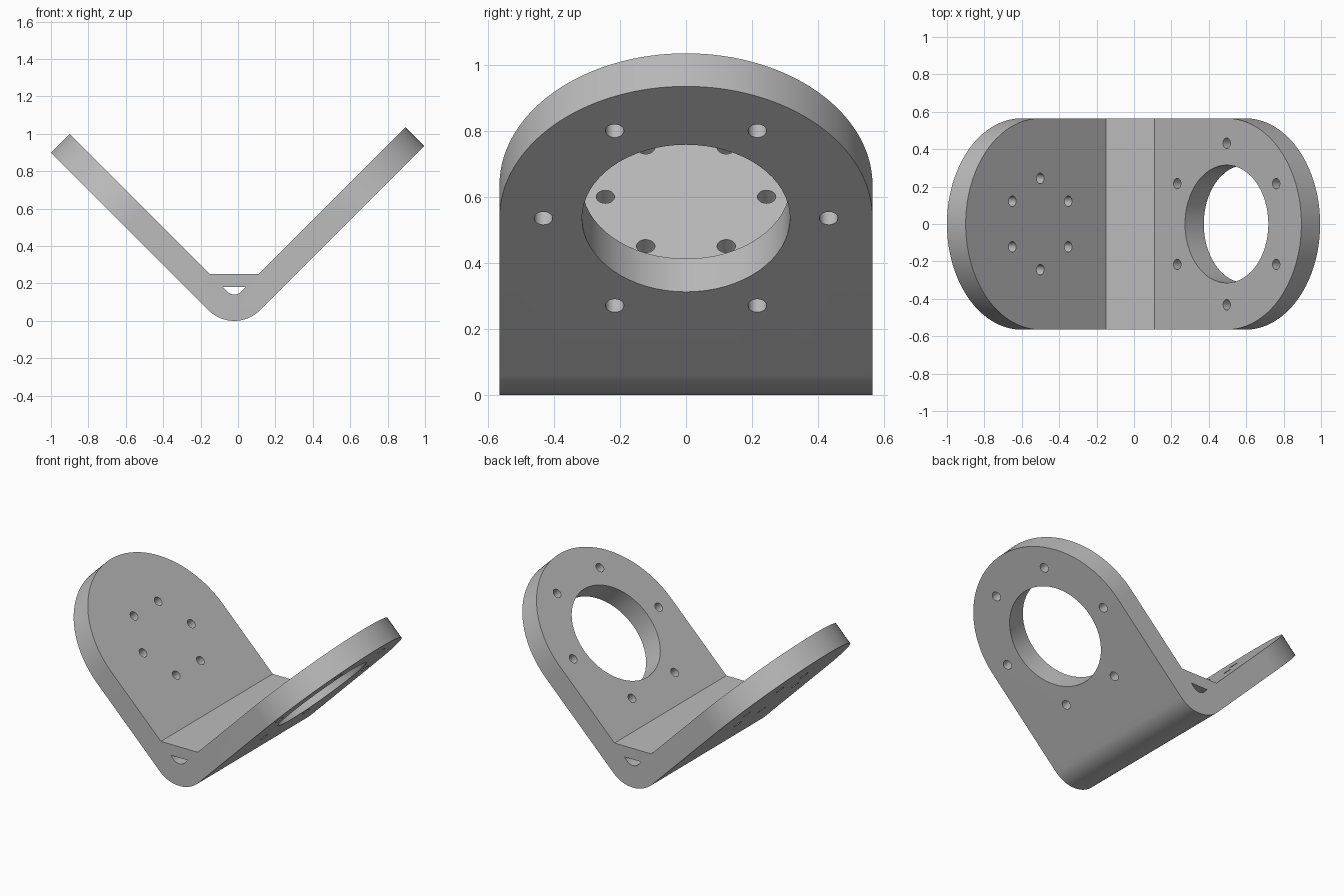
import bpy, bmesh
from math import radians, sin, cos, pi, sqrt
from mathutils import Matrix, Vector

if "Cube" in bpy.data.objects:
    bpy.data.objects.remove(bpy.data.objects["Cube"], do_unlink=True)

R = 0.565            # half width and radius of the rounded plate ends
AX = -0.02           # x of the bend
IN_Z, OUT_Z = 0.12, -0.08   # heights where inner and outer plate faces would meet
BEND_Z, BEND_R, SLOT_R = 0.195, 0.195, 0.054
WEB_Z, SLOT_TOP = 0.25, 0.18
LEFT_TIP, RIGHT_TIP = 0.915, 0.88   # inner face reach from the bend, in x
C = sqrt(0.5)


def arc(radius, start, end, steps, cx=0, cy=0):
    return [(cx + radius * cos(radians(start + (end - start) * i / steps)),
             cy + radius * sin(radians(start + (end - start) * i / steps)))
            for i in range(steps + 1)]


def prism(bm, outline, matrix, depth):
    """Closed prism around the local z = 0 plane."""
    low = [bm.verts.new(matrix @ Vector((x, y, -depth))) for x, y in outline]
    high = [bm.verts.new(matrix @ Vector((x, y, depth))) for x, y in outline]
    bm.faces.new(low[::-1])
    bm.faces.new(high)
    n = len(outline)
    for i in range(n):
        j = (i + 1) % n
        bm.faces.new((low[i], low[j], high[j], high[i]))


def finish(bm, name):
    bmesh.ops.recalc_face_normals(bm, faces=bm.faces[:])
    mesh = bpy.data.meshes.new(name)
    bm.to_mesh(mesh)
    bm.free()
    obj = bpy.data.objects.new(name, mesh)
    bpy.context.collection.objects.link(obj)
    return obj


# Side profile: two plates, rounded bend and flat web
upright = Matrix.Translation((AX, 0, 0)) @ Matrix.Rotation(pi / 2, 4, 'X')
thick = (IN_Z - OUT_Z) / 2
extra = 0.02


def tip(reach, side):
    reach += extra
    inner = (side * reach, IN_Z + reach)
    outer = (side * (reach + thick), IN_Z + reach - thick)
    return inner, outer


r_in, r_out = tip(RIGHT_TIP + 0.035, 1)
l_in, l_out = tip(LEFT_TIP - 0.035, -1)
web = WEB_Z - IN_Z
profile = (arc(BEND_R, 225, 315, 24, 0, BEND_Z)
           + [r_out, r_in, (web, WEB_Z), (-web, WEB_Z), l_in, l_out])
bm = bmesh.new()
prism(bm, profile, upright, R)
bracket = finish(bm, "angle_bracket")

# Cutter: weep slot in the bend, rounded ends, bore and bolt holes
bm = bmesh.new()
half = SLOT_TOP - IN_Z
prism(bm, arc(SLOT_R, 225, 315, 12, 0, BEND_Z) + [(half, SLOT_TOP), (-half, SLOT_TOP)],
      upright, R + 0.1)
big = R + 0.1
corner = arc(R, -90, 90, 64) + [(0, big), (big, big), (big, -big), (0, -big)]


def plate_cuts(side, reach, bolt_radius, bore):
    d = reach - R * C
    u, v = Vector((side * C, 0, C)), Vector((0, 1, 0))
    w = u.cross(v)
    m = Matrix((u, v, w)).transposed().to_4x4()
    m.translation = (AX + side * d, 0, IN_Z + d)
    prism(bm, corner, m, 0.25)
    if bore:
        prism(bm, arc(bore, 0, 360, 64)[:-1], m, 0.25)
    for i in range(6):
        a = radians(30 + 60 * i)
        prism(bm, arc(0.028, 0, 360, 24, bolt_radius * cos(a), bolt_radius * sin(a))[:-1],
              m, 0.25)


plate_cuts(1, RIGHT_TIP + 0.035, 0.432, 0.315)
plate_cuts(-1, LEFT_TIP - 0.035, 0.244, None)
cutter = finish(bm, "hole_cutter")
cutter.hide_render = True

# Apply the cut and remove the helper
bpy.ops.object.select_all(action='DESELECT')
bracket.select_set(True)
bpy.context.view_layer.objects.active = bracket
cut = bracket.modifiers.new("cuts", 'BOOLEAN')
cut.operation = 'DIFFERENCE'
cut.solver = 'EXACT'
cut.object = cutter
bpy.ops.object.modifier_apply(modifier=cut.name)
bpy.data.objects.remove(cutter, do_unlink=True)
bpy.ops.object.shade_smooth_by_angle(angle=radians(30))

# Plain grey finish
grey = bpy.data.materials.new("plain_grey")
grey.use_nodes = True
colour = (0.5, 0.5, 0.5, 1)
grey.diffuse_color = colour
grey.node_tree.nodes["Principled BSDF"].inputs["Base Color"].default_value = colour
bracket.data.materials.clear()
bracket.data.materials.append(grey)
